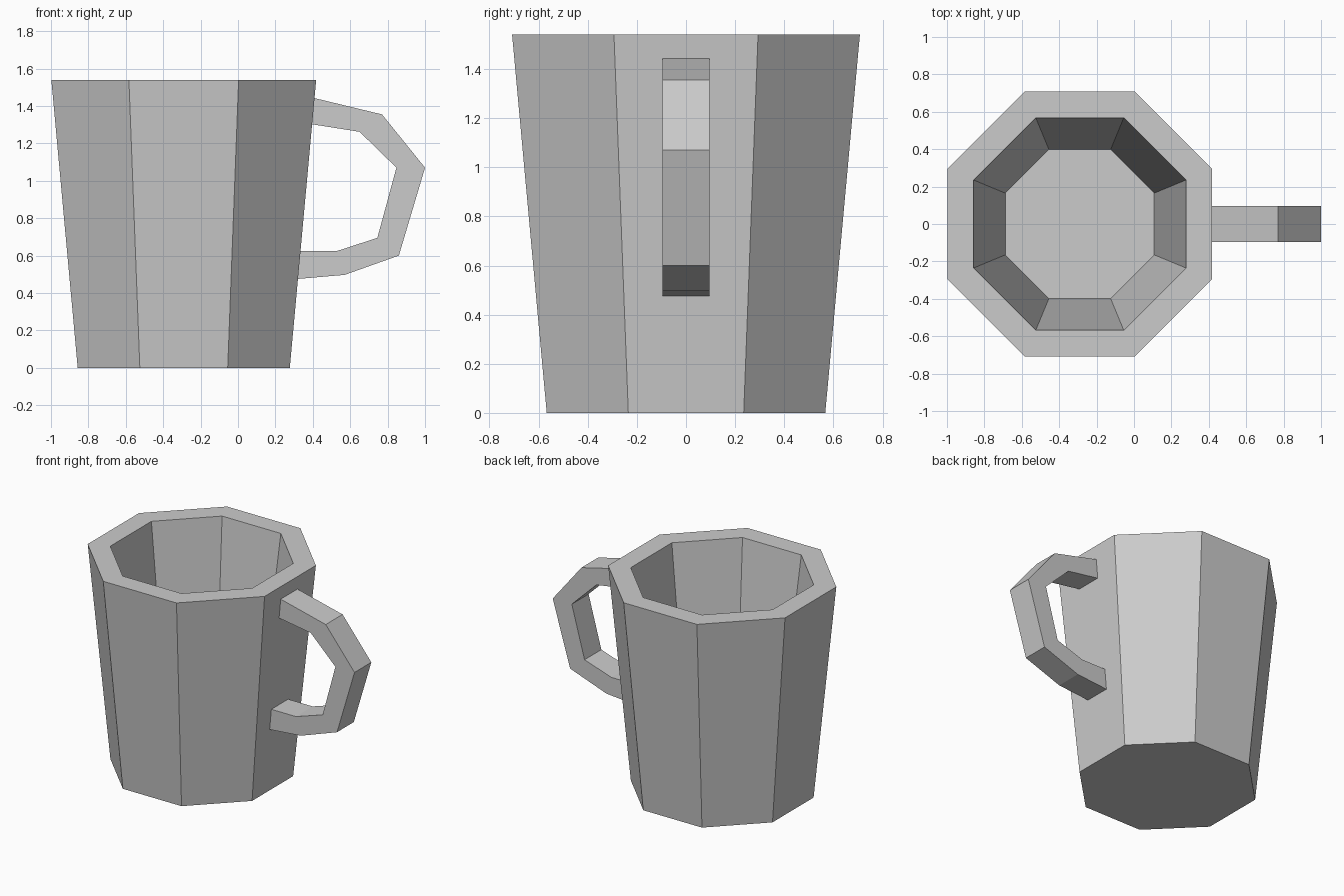
import bpy, bmesh, math

if "Cube" in bpy.data.objects:
    bpy.data.objects.remove(bpy.data.objects["Cube"])

SIDES = 8
CENTRE_X = -0.29


def finish(bm, name):
    bmesh.ops.recalc_face_normals(bm, faces=bm.faces)
    mesh = bpy.data.meshes.new(name)
    bm.to_mesh(mesh)
    bm.free()
    obj = bpy.data.objects.new(name, mesh)
    bpy.context.collection.objects.link(obj)
    return obj


def bridge(bm, a, b):
    n = len(a)
    for i in range(n):
        j = (i + 1) % n
        bm.faces.new((a[i], a[j], b[j], b[i]))


# Octagonal tapered cup: (flat-to-centre distance, height) from base, over rim, to inner floor
bm = bmesh.new()
rings = []
for apothem, z in [(0.567, 0), (0.708, 1.54), (0.568, 1.54), (0.398, 0.14)]:
    r = apothem / math.cos(math.pi / SIDES)
    angles = [2 * math.pi * (i + 0.5) / SIDES for i in range(SIDES)]
    rings.append([bm.verts.new((CENTRE_X + r * math.cos(a), r * math.sin(a), z)) for a in angles])
for lower, upper in zip(rings, rings[1:]):
    bridge(bm, lower, upper)
bm.faces.new(rings[0])
bm.faces.new(rings[-1])
finish(bm, "cup_body")

# Angular handle: square section swept through paired outer and inner profile points
outer = [(0.405, 1.443), (0.77, 1.355), (1.0, 1.07), (0.86, 0.60), (0.57, 0.497), (0.315, 0.475)]
inner = [(0.39, 1.303), (0.65, 1.262), (0.847, 1.07), (0.745, 0.695), (0.53, 0.625), (0.33, 0.625)]
W = 0.096
bm = bmesh.new()
sections = []
for (xo, zo), (xi, zi) in zip(outer, inner):
    sections.append([bm.verts.new(p) for p in
                     [(xo, -W, zo), (xo, W, zo), (xi, W, zi), (xi, -W, zi)]])
for a, b in zip(sections, sections[1:]):
    bridge(bm, a, b)
bm.faces.new(sections[0])
bm.faces.new(sections[-1])
finish(bm, "handle")
